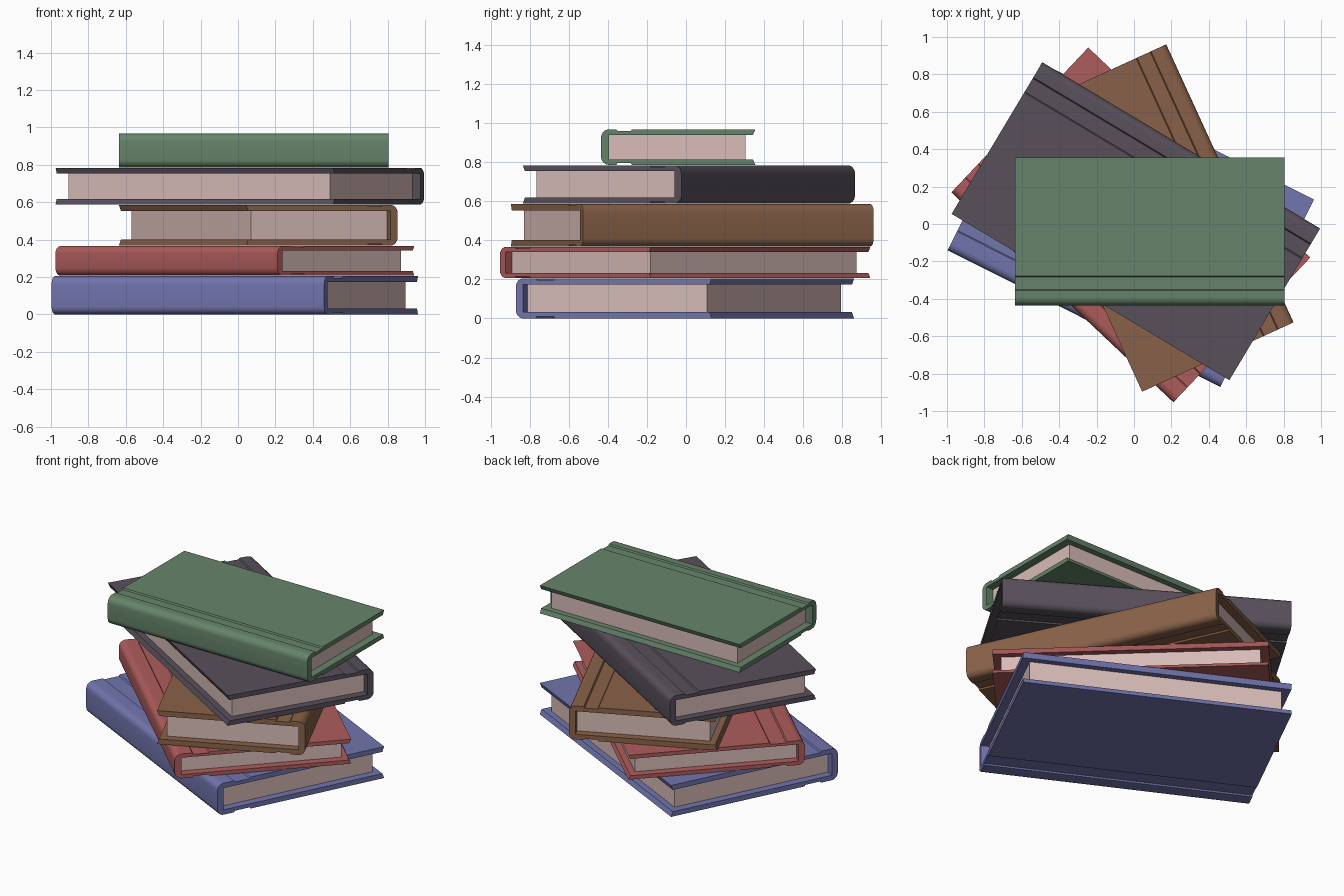
import bpy, bmesh
from math import radians, sin, cos, pi

cube = bpy.data.objects.get("Cube")
if cube:
    bpy.data.objects.remove(cube, do_unlink=True)


def linear(c):
    c /= 255
    return c / 12.92 if c < 0.04045 else ((c + 0.055) / 1.055) ** 2.4


def material(name, rgb):
    colour = tuple(linear(c) for c in rgb) + (1.0,)
    mat = bpy.data.materials.new(name)
    mat.use_nodes = True
    mat.diffuse_color = colour
    bsdf = next(n for n in mat.node_tree.nodes if n.type == 'BSDF_PRINCIPLED')
    bsdf.inputs["Base Color"].default_value = colour
    bsdf.inputs["Roughness"].default_value = 0.8
    return mat


def extrude_profile(name, profile, x0, x1, mat):
    """Sweep a closed (y, z) profile along x."""
    bm = bmesh.new()
    face = bm.faces.new([bm.verts.new((x0, y, z)) for y, z in profile])
    ext = bmesh.ops.extrude_face_region(bm, geom=[face], use_keep_orig=True)
    moved = [g for g in ext["geom"] if isinstance(g, bmesh.types.BMVert)]
    bmesh.ops.translate(bm, verts=moved, vec=(x1 - x0, 0, 0))
    bmesh.ops.recalc_face_normals(bm, faces=bm.faces)
    mesh = bpy.data.meshes.new(name)
    bm.to_mesh(mesh)
    bm.free()
    mesh.materials.append(mat)
    obj = bpy.data.objects.new(name, mesh)
    bpy.context.collection.objects.link(obj)
    return obj


def cover_profile(w, h, t, spine):
    """C-shaped binding: rounded spine, hinge grooves, slanted fore edges."""
    r, depth, slope = 0.042, 0.009, 0.006
    arc = [(r - r * cos(a), h / 2 - r + r * sin(a))
           for a in (pi / 2 * i / 6 for i in range(7))]
    top = h / 2
    upper = arc + [(0.1 * w, top), (0.1 * w + slope, top - depth),
                   (0.2 * w - slope, top - depth), (0.2 * w, top),
                   (w, top), (w - 0.012, top - t), (spine, top - t)]
    lower = [(y, -z) for y, z in reversed(upper)]
    return [(y - w / 2, z) for y, z in upper + lower]


def book(name, length, w, z0, z1, centre, angle, mat):
    h = z1 - z0
    t, spine, inset = 0.155 * h, 0.04, 0.05
    cover = extrude_profile(name + "_cover", cover_profile(w, h, t, spine),
                            -length / 2, length / 2, mat)
    # page block tucked against the spine, set in on the three open sides
    y0, y1, zp = spine - w / 2, w / 2 - inset, h / 2 - t
    pages = extrude_profile(name + "_pages",
                            [(y0, -zp), (y1, -zp), (y1, zp), (y0, zp)],
                            -length / 2 + inset, length / 2 - inset, paper)
    for obj in (cover, pages):
        obj.location = (*centre, (z0 + z1) / 2)
        obj.rotation_euler.z = radians(angle)
    bpy.ops.object.select_all(action='DESELECT')
    cover.select_set(True)
    bpy.context.view_layer.objects.active = cover
    bpy.ops.object.shade_smooth_by_angle(angle=radians(30))


paper = material("paper", (216, 188, 184))
blue = material("blue_cloth", (114, 117, 174))
red = material("red_cloth", (174, 92, 92))
brown = material("brown_leather", (136, 97, 72))
charcoal = material("charcoal_cloth", (88, 80, 91))
green = material("green_cloth", (102, 132, 106))

# the stack, bottom to top
book("blue_book", 1.63, 1.12, 0.0, 0.205, (-0.017, -0.005), -26.6, blue)
book("red_book", 1.634, 1.065, 0.207, 0.366, (-0.017, -0.005), -43.4, red)
book("brown_book", 1.635, 0.89, 0.368, 0.586, (0.108, 0.032), 114.6, brown)
book("charcoal_book", 1.731, 0.945, 0.588, 0.784, (0.01, 0.015), 149.1, charcoal)
book("green_book", 1.44, 0.79, 0.786, 0.968, (0.085, -0.04), 0, green)
